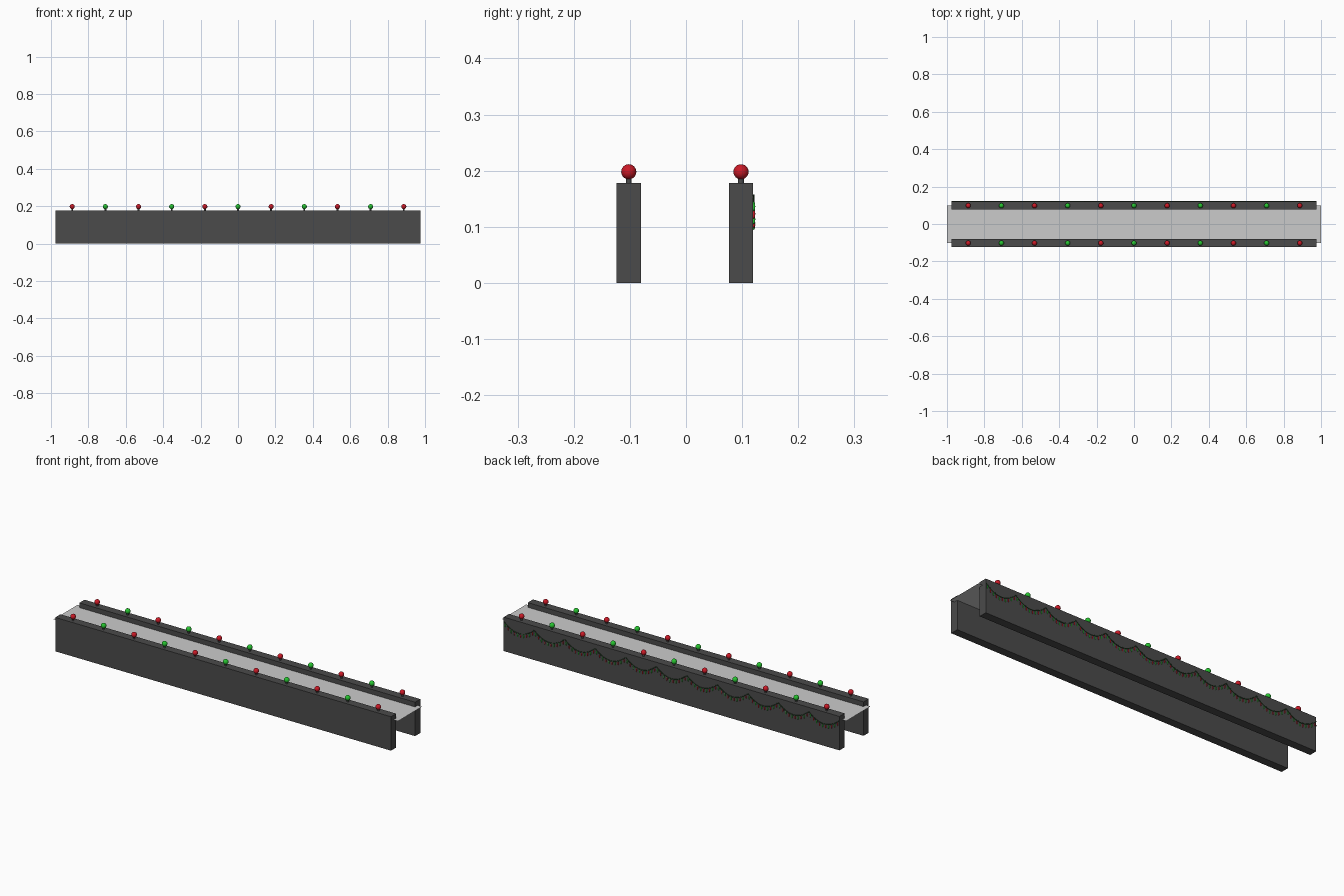
import bpy, bmesh, math
from mathutils import Matrix, Vector

if "Cube" in bpy.data.objects:
    bpy.data.objects.remove(bpy.data.objects["Cube"])

SPANS = 11
LENGTH = 1.95
STEP = LENGTH / SPANS
Y0 = -0.002            # bridge axis, shifted by the garland's thickness
WALL_Y, WALL_T, WALL_H = 0.1, 0.043, 0.178
FACE_Y = Y0 + WALL_Y + WALL_T / 2


def material(name, rgb):
    m = bpy.data.materials.new(name)
    m.diffuse_color = (*rgb, 1)
    m.use_nodes = True
    m.node_tree.nodes["Principled BSDF"].inputs["Base Color"].default_value = m.diffuse_color
    return m


DARK = material("dark_grey", (0.07, 0.07, 0.07))
RED = material("red", (0.6, 0.01, 0.02))
GREEN = material("green", (0.02, 0.55, 0.03))
WIRE = material("dark_green", (0.02, 0.06, 0.02))


def finish(name, bm, mat=None, smooth=False):
    me = bpy.data.meshes.new(name)
    bm.to_mesh(me)
    bm.free()
    if mat:
        me.materials.append(mat)
    for p in me.polygons:
        p.use_smooth = smooth
    ob = bpy.data.objects.new(name, me)
    bpy.context.collection.objects.link(ob)
    return ob


def box(name, loc, size, mat):
    bm = bmesh.new()
    bmesh.ops.create_cube(bm, size=1, matrix=Matrix.Translation(loc) @ Matrix.Diagonal((*size, 1)))
    return finish(name, bm, mat)


# side walls
for side, s in (("front", -1), ("back", 1)):
    box(side + "_wall", (0, Y0 + s * WALL_Y, WALL_H / 2), (LENGTH, WALL_T, WALL_H), DARK)

# road deck, a thin sheet
bm = bmesh.new()
bmesh.ops.create_grid(bm, x_segments=1, y_segments=2, size=1,
                      matrix=Matrix.Translation((0, Y0, 0.153)) @ Matrix.Diagonal((1, 0.1, 1, 1)))
finish("road_deck", bm)

# lamps on top of both walls, red and green in turn
centres = [(i - (SPANS - 1) / 2) * STEP for i in range(SPANS)]
stems = bmesh.new()
globes = (bmesh.new(), bmesh.new())
for i, x in enumerate(centres):
    for s in (-1, 1):
        y = Y0 + s * WALL_Y
        bmesh.ops.create_cone(stems, cap_ends=True, segments=12, radius1=0.005, radius2=0.005,
                              depth=0.014, matrix=Matrix.Translation((x, y, WALL_H + 0.006)))
        bmesh.ops.create_uvsphere(globes[i % 2], u_segments=20, v_segments=12, radius=0.0135,
                                  matrix=Matrix.Translation((x, y, 0.198)))
finish("lamp_stems", stems, DARK)
finish("red_lamps", globes[0], RED, True)
finish("green_lamps", globes[1], GREEN, True)


# garland on the back wall: sagging wire with hanging bulbs
def swag(x, t):
    return Vector((x + t * STEP / 2, FACE_Y + 0.001, 0.115 + 0.041 * t * t))


curve = bpy.data.curves.new("garland_wire", "CURVE")
curve.dimensions = "3D"
curve.bevel_depth = 0.002
curve.bevel_resolution = 1
bulbs = (bmesh.new(), bmesh.new())
PER_SWAG = 10
for x in centres:
    spline = curve.splines.new("POLY")
    spline.points.add(12)
    for k, p in enumerate(spline.points):
        p.co = (*swag(x, k / 6 - 1), 1)
    for k in range(PER_SWAG):
        c = swag(x, (2 * k + 1) / PER_SWAG - 1) + Vector((0, 0.0005, -0.012))
        bmesh.ops.create_uvsphere(bulbs[k % 2], u_segments=8, v_segments=6, radius=1,
                                  matrix=Matrix.Translation(c) @ Matrix.Diagonal((0.0025, 0.0025, 0.009, 1)))
curve.materials.append(WIRE)
wire = bpy.data.objects.new("garland_wire", curve)
bpy.context.collection.objects.link(wire)
finish("red_bulbs", bulbs[0], RED, True)
finish("green_bulbs", bulbs[1], GREEN, True)
